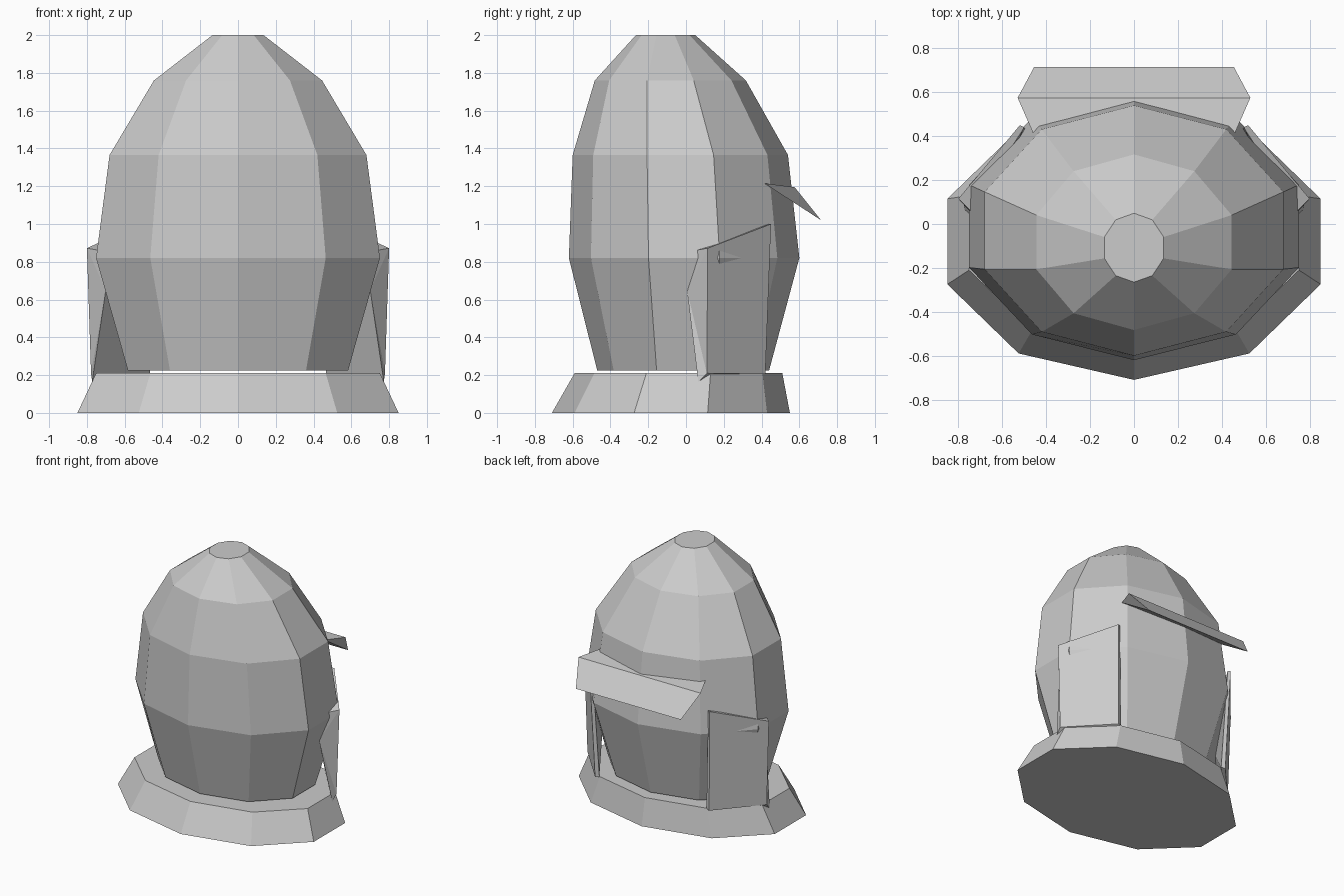
import bpy, bmesh
from math import sin, cos, pi

if "Cube" in bpy.data.objects:
    bpy.data.objects.remove(bpy.data.objects["Cube"], do_unlink=True)

# One plain steel grey
steel = bpy.data.materials.new("steel_grey")
steel.use_nodes = True
GREY = (0.6, 0.6, 0.6, 1)
steel.diffuse_color = GREY
steel.node_tree.nodes["Principled BSDF"].inputs["Base Color"].default_value = GREY

SIDES = 10


def finish(name, bm):
    bmesh.ops.recalc_face_normals(bm, faces=bm.faces)
    mesh = bpy.data.meshes.new(name)
    bm.to_mesh(mesh)
    bm.free()
    mesh.materials.append(steel)
    obj = bpy.data.objects.new(name, mesh)
    bpy.context.collection.objects.link(obj)
    return obj


def loft(name, rings):
    """Stack of ten-sided ovals: (z, centre y, x radius, y radius)."""
    bm = bmesh.new()
    loops = []
    for z, cy, rx, ry in rings:
        angles = [2 * pi * i / SIDES for i in range(SIDES)]
        loops.append([bm.verts.new((rx * sin(a), cy - ry * cos(a), z)) for a in angles])
    for low, high in zip(loops, loops[1:]):
        for i in range(SIDES):
            j = (i + 1) % SIDES
            bm.faces.new((low[i], low[j], high[j], high[i]))
    bm.faces.new(loops[0])
    bm.faces.new(loops[-1])
    return finish(name, bm)


def solid(name, points, faces, side=1):
    """Small solid from named corners; side=-1 mirrors it across x."""
    bm = bmesh.new()
    v = {k: bm.verts.new((side * x, y, z)) for k, (x, y, z) in points.items()}
    for f in faces:
        bm.faces.new([v[k] for k in f])
    return finish(name, bm)


# Flared neck collar
loft("neck_collar", [(0, -0.08, 0.894, 0.63), (0.21, -0.04, 0.79, 0.55)])

# Faceted dome
loft("helmet_dome", [
    (0.225, -0.015, 0.613, 0.455),
    (0.82, -0.01, 0.79, 0.61),
    (1.365, -0.03, 0.715, 0.57),
    (1.76, -0.083, 0.468, 0.40),
    (2.0, -0.108, 0.142, 0.157),
])

# Visor: triangular bar with slanted ends
visor = {}
for key, x, y, z in (("a", 0.46, 0.415, 1.215), ("b", 0.53, 0.575, 1.195), ("c", 0.455, 0.715, 1.02)):
    visor[key] = (x, y, z)
    visor[key.upper()] = (-x, y, z)
solid("visor", visor, ["abc", "ABC", "abBA", "bcCB", "caAC"])

# Cheek guards: outer plate A-D, inner skin P-S with a pointed leading edge
cheek = {
    "A": (0.80, 0.115, 0.872), "B": (0.52, 0.45, 1.0),
    "C": (0.495, 0.42, 0.205), "D": (0.778, 0.11, 0.21),
    "P": (0.745, 0.06, 0.862), "Q": (0.70, 0.005, 0.65), "T": (0.772, 0.065, 0.165),
    "R": (0.50, 0.44, 1.0), "S": (0.465, 0.41, 0.21),
}
cheek_faces = ["ABCD", "APQ", "AQD", "QTD", "ABRP", "PQR", "QSR", "QTS", "BCSR", "DCST"]
for side, label in ((1, "left"), (-1, "right")):
    solid(label + "_cheek_guard", cheek, cheek_faces, side)
